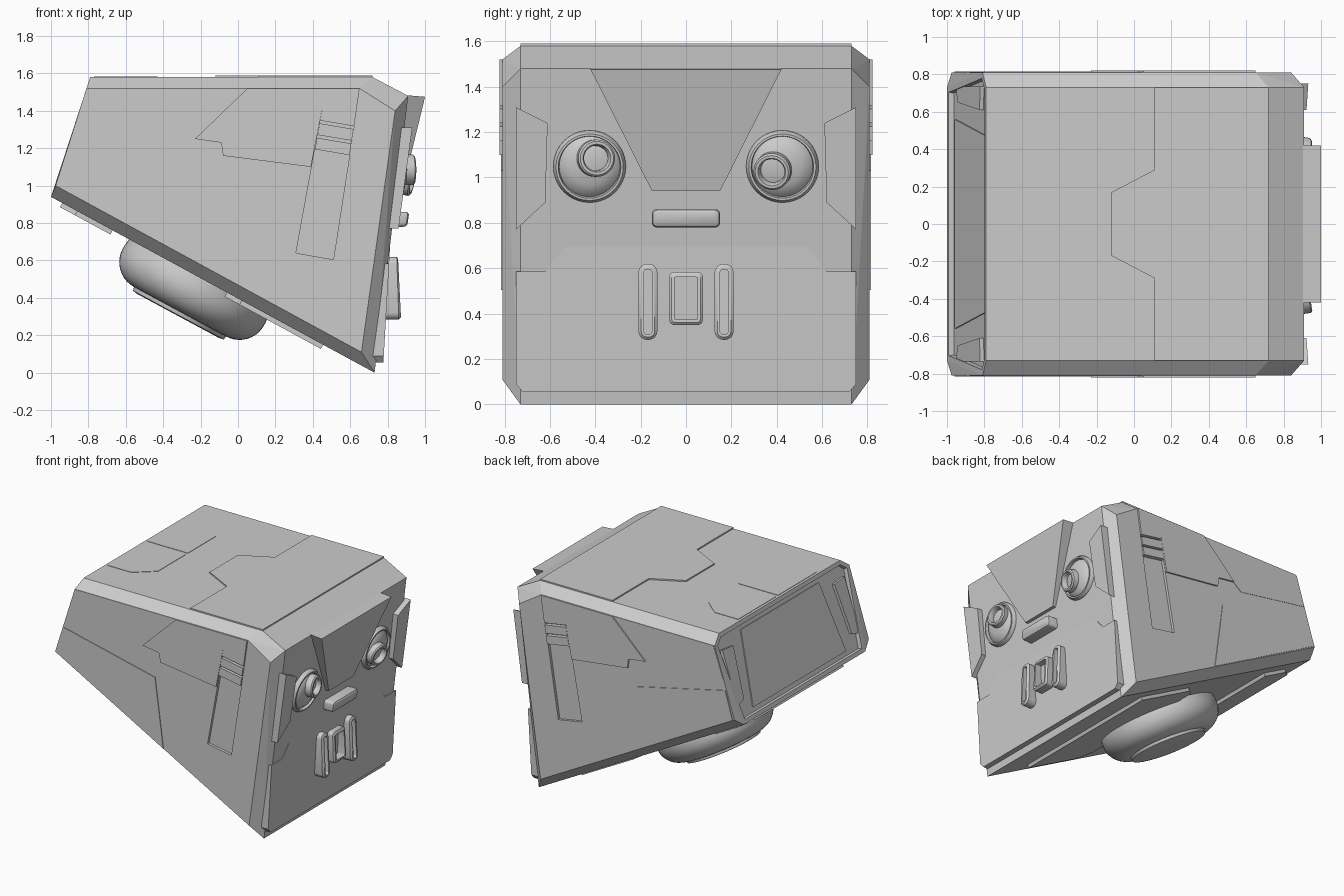
import bpy, bmesh, math
from mathutils import Vector

if "Cube" in bpy.data.objects:
    bpy.data.objects.remove(bpy.data.objects["Cube"])

grey = bpy.data.materials.new("light_grey")
grey.diffuse_color = (0.6, 0.6, 0.6, 1)
grey.use_nodes = True
grey.node_tree.nodes["Principled BSDF"].inputs["Base Color"].default_value = grey.diffuse_color


def finish(name, bm, smooth=False):
    bmesh.ops.recalc_face_normals(bm, faces=bm.faces[:])
    me = bpy.data.meshes.new(name)
    bm.to_mesh(me)
    bm.free()
    me.materials.append(grey)
    if smooth:
        me.shade_smooth()
        me.set_sharp_from_angle(angle=math.radians(32))
    ob = bpy.data.objects.new(name, me)
    bpy.context.collection.objects.link(ob)
    return ob


def loft(name, rings, smooth=False):
    """Skin equal-length rings and cap both ends."""
    bm = bmesh.new()
    vs = [[bm.verts.new(p) for p in r] for r in rings]
    n = len(vs[0])
    for a, b in zip(vs, vs[1:]):
        for i in range(n):
            bm.faces.new((a[i], a[(i + 1) % n], b[(i + 1) % n], b[i]))
    bm.faces.new(vs[0])
    bm.faces.new(vs[-1])
    return finish(name, bm, smooth)


def plate(name, pts, surf, lo, hi):
    """Flat panel: outline pts placed on a surface map between two heights."""
    return loft(name, [[surf(u, v, h) for u, v in pts] for h in (lo, hi)])


def lathe(name, profile, origin, axis, n=40):
    q = Vector(axis).to_track_quat('Z', 'Y')
    ang = [2 * math.pi * i / n for i in range(n)]
    return loft(name, [[Vector(origin) + q @ Vector((r * math.cos(a), r * math.sin(a), h))
                        for a in ang] for r, h in profile], True)


def rounded(cy, cz, w, h, r, n=5):
    """Rounded rectangle outline."""
    out = []
    for k, (sy, sz) in enumerate(((1, 1), (-1, 1), (-1, -1), (1, -1))):
        for i in range(n):
            a = math.pi / 2 * (k + i / (n - 1))
            out.append((cy + sy * (w / 2 - r) + r * math.cos(a),
                        cz + sz * (h / 2 - r) + r * math.sin(a)))
    return out


# Surface maps: (u, v, height) -> point
def side(s):
    return lambda x, z, h: Vector((x, s * (0.81 + h), z))


def top(x, y, h):
    return Vector((x, y, 1.58 + h))


def face(y, z, h):
    return Vector((0.715 + 0.1364 * (z - 0.05) + h, y, z))


def chin(y, z, h):
    return Vector((0.777 + 0.058 * (z - 0.05) + h, y, z))


def grille(y, z, t):
    return Vector((chin(y, z, 0).x * (1 - t) + (0.872 - 0.05 * (z - 0.285)) * t, y, z))


def back(y, t, h):
    return Vector((-1 + 0.21 * t - 0.95 * h, y, 0.94 + 0.64 * t + 0.31 * h))


DOWN = Vector((-0.474, 0, -0.881))


def belly(x, y, h):
    return Vector((x, y, 0.94 - 0.5434 * (x + 1))) + DOWN * h


def mirrored(pts, s):
    return [(s * u, v) for u, v in pts]


# Main shell: hull of two profiles, so every long edge is chamfered
middle = [(-0.79, 1.58), (0.72, 1.58), (0.91, 1.48), (0.715, 0.05), (0.73, 0.0), (-1.0, 0.94)]
flank = [(-0.81, 1.52), (0.65, 1.52), (0.84, 1.40), (0.66, 0.11), (-0.975, 1.0)]
bm = bmesh.new()
for s in (-1, 1):
    for prof, y in ((middle, 0.73), (flank, 0.81)):
        for x, z in prof:
            bm.verts.new((x, s * y, z))
hull = bmesh.ops.convex_hull(bm, input=bm.verts[:])
bmesh.ops.dissolve_limit(bm, angle_limit=0.03, verts=bm.verts[:], edges=bm.edges[:])
bm.normal_update()
rear = max((f for f in bm.faces if f.normal.x < -0.8), key=lambda f: f.calc_area())
# Recessed back panel
bmesh.ops.inset_region(bm, faces=[rear], thickness=0.03, depth=0, use_even_offset=True)
bmesh.ops.inset_region(bm, faces=[rear], thickness=0.004, depth=-0.028, use_even_offset=True)
shell = finish("shell", bm)

# Sunken vent channels on both sides
channel = [(0.45, 1.41), (0.63, 1.38), (0.51, 0.605), (0.31, 0.64)]
for s in (-1, 1):
    cutter = plate("channel_cutter", channel, side(s), -0.02, 0.05)
    cutter.hide_render = True
    mod = shell.modifiers.new("channel", 'BOOLEAN')
    mod.object, mod.operation, mod.solver = cutter, 'DIFFERENCE', 'EXACT'
    bpy.context.view_layer.objects.active = shell
    bpy.ops.object.modifier_apply(modifier=mod.name)
    bpy.data.objects.remove(cutter)

tl, tr, br, bl = [Vector(p) for p in channel]
for s in (-1, 1):
    S = side(s)
    # Vent slats
    for i in range(3):
        a, b = 0.1 * i, 0.1 * i + 0.08
        plate("vent_slat", [tl.lerp(bl, a), tr.lerp(br, a), tr.lerp(br, b), tl.lerp(bl, b)],
              S, -0.025, 0.012)
    # Raised side panels
    plate("side_upper_panel", [(-0.23, 1.25), (-0.09, 1.23), (-0.08, 1.16), (0.39, 1.10), (0.45, 1.41),
                               (0.63, 1.38), (0.65, 1.52), (0.05, 1.52)], S, -0.01, 0.012)
    plate("side_rear_panel", [(-0.88, 1.29), (-0.30, 1.195), (-0.23, 1.25), (0.05, 1.52), (-0.80, 1.52)],
          S, -0.01, 0.003)
    plate("side_lower_panel", [(-0.90, 1.205), (-0.13, 1.03), (-0.06, 0.505), (-0.96, 1.0)],
          S, -0.01, 0.005)
    # Roof hatches
    plate("roof_hatch", [(x, s * y) for x, y in ((-0.77, 0.01), (-0.43, 0.01), (-0.43, 0.35),
                                                 (-0.57, 0.47), (-0.77, 0.47))], top, -0.01, 0.003)
    # Back end plates
    plate("back_end_plate", mirrored([(0.65, 0.24), (0.735, 0.2), (0.735, 0.82), (0.61, 0.8)], s),
          back, -0.04, -0.006)
    # Cheek plates
    plate("cheek_plate", mirrored([(0.75, 0.77), (0.62, 0.89), (0.61, 1.24), (0.75, 1.31)], s),
          face, -0.02, 0.045)
    # Eyes: rim with dome, then an off-centre lens barrel
    lathe("eye", [(0.16, -0.02), (0.16, 0.014), (0.148, 0.034), (0.138, 0.034), (0.134, 0.012),
                  (0.115, 0.03), (0.08, 0.045), (0.02, 0.052)],
          face(s * 0.425, 1.05, 0), (0.99, 0, -0.135))
    by, bz = (-0.405, 1.085) if s < 0 else (0.39, 1.04)
    lathe("eye_barrel", [(0.082, 0), (0.082, 0.074), (0.074, 0.082), (0.062, 0.082),
                         (0.056, 0.072), (0.054, 0.03)],
          face(by, bz, 0.005), (0.99, -s * 0.15, 0.0 if s < 0 else -0.2), 32)

# Roof panel with a pointed rear edge
half = [(0.72, 0.73), (0.11, 0.73), (0.11, 0.29), (-0.12, 0.17)]
plate("roof_panel", half + [(x, -y) for x, y in reversed(half)], top, -0.01, 0.01)
plate("back_centre_plate", [(-0.56, 0.1), (0.56, 0.1), (0.47, 0.9), (-0.47, 0.9)], back, -0.04, -0.02)

# Brow: wedge that sticks out at the top
brow = [(-0.42, 1.485), (-0.15, 0.94), (0.15, 0.94), (0.42, 1.485)]
loft("brow", [[face(y, z, -0.03) for y, z in brow],
              [Vector((0.87 + (z - 0.94) * 0.239, y, z - (0.01 if z > 1.2 else 0))) for y, z in brow]])

# Lower face plate
lower = [(0.72, 0.055), (0.75, 0.09), (0.75, 0.585), (0.62, 0.585), (0.47, 0.78)]
plate("lower_face", lower + mirrored(reversed(lower), -1), chin, -0.09, 0)


def frame(name, cy, cz, w, h, r, rim, floor):
    """Raised frame with a sunken middle."""
    steps = [(0, -0.3), (0, 0.85), (0.012, 1), (rim, 1), (rim, floor)]
    loft(name, [[grille(y, z, t) for y, z in
                 rounded(cy, cz, w - 2 * d, h - 2 * d, max(r - d, 0.006))]
                for d, t in steps], True)


# Mouth parts
for s in (-1, 1):
    frame("mouth_slot", s * 0.168, 0.452, 0.084, 0.335, 0.038, 0.024, 0.35)
frame("mouth_centre", 0, 0.467, 0.15, 0.235, 0.025, 0.024, 0.1)
loft("nose_bar", [[face(y, z, h) for y, z in rounded(0, 0.82, 0.3 - d, 0.08 - d, 0.02)]
                  for d, h in ((0, -0.02), (0, 0.07), (0.008, 0.083), (0.028, 0.09))], True)

# Underside plates and rounded foot
for x0, x1, w in ((-0.94, -0.67, 0.62), (-0.06, 0.455, 0.62)):
    plate("belly_plate", [(x0, -w + 0.08), (x0 + 0.08, -w), (x1, -w), (x1, w), (x0 + 0.08, w),
                          (x0, w - 0.08)], belly, -0.02, 0.025)
foot = [(0.42, -0.03), (0.43, 0.04)]
foot += [(0.28 + 0.15 * math.cos(a), 0.06 + 0.15 * math.sin(a))
         for a in [math.pi / 2 * i / 10 for i in range(11)]]
foot += [(0.275, 0.23), (0.25, 0.235), (0.05, 0.235)]
lathe("foot", foot, belly(-0.21, 0, 0), DOWN, 56)
